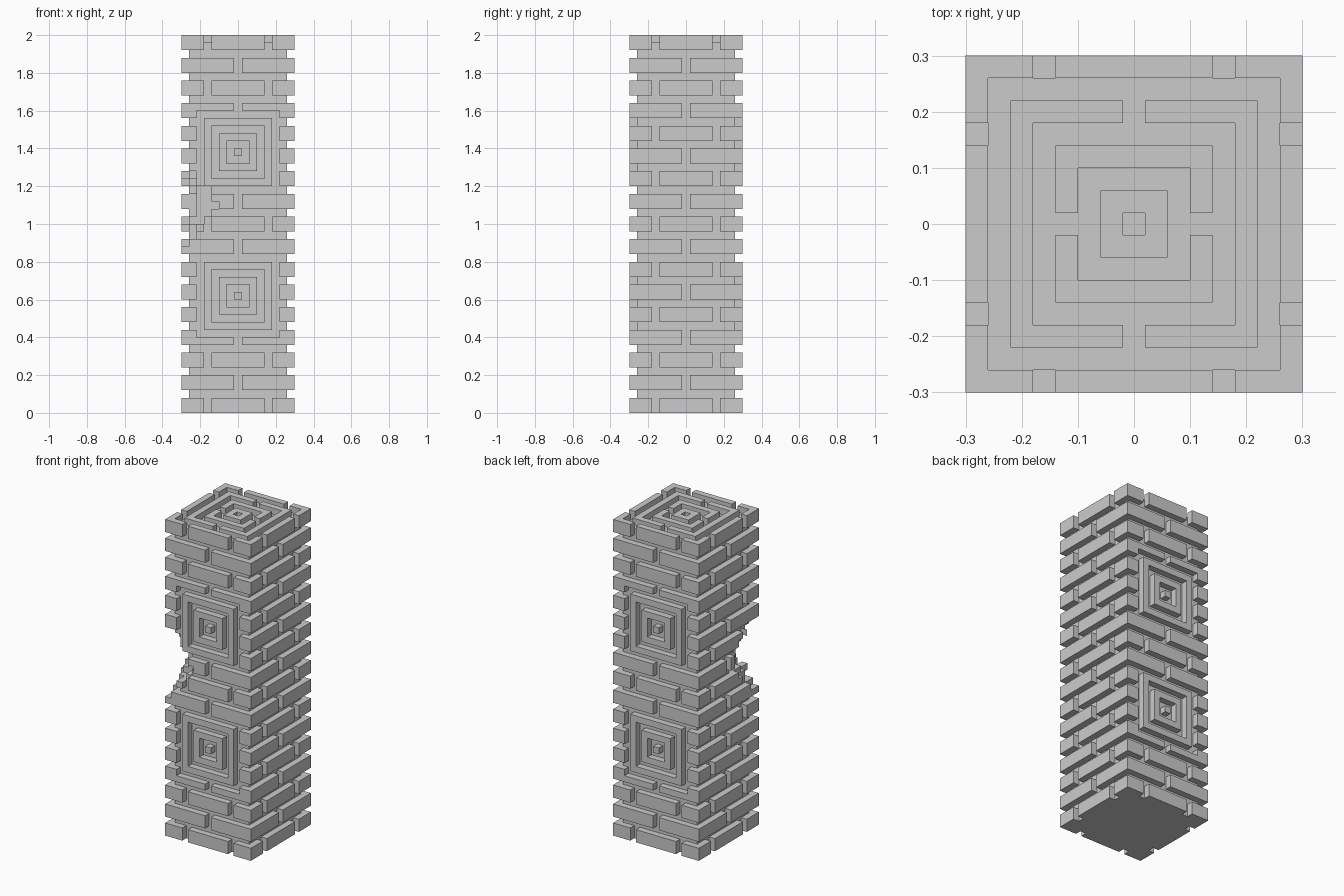
import bpy, bmesh
from math import pi
from mathutils import Matrix, Vector

if "Cube" in bpy.data.objects:
    bpy.data.objects.remove(bpy.data.objects["Cube"])

U = 0.04          # width of joints, grooves and relief depth
H = 0.30          # half width of the pillar
C = H - U         # half width of the core


def prism(bm, pts, z0, z1, m=Matrix()):
    """Extrude a 2D outline from z0 to z1, then transform it."""
    lo = [bm.verts.new(m @ Vector((x, y, z0))) for x, y in pts]
    hi = [bm.verts.new(m @ Vector((x, y, z1))) for x, y in pts]
    n = len(pts)
    bm.faces.new(lo[::-1])
    bm.faces.new(hi)
    for i in range(n):
        j = (i + 1) % n
        bm.faces.new((lo[i], lo[j], hi[j], hi[i]))


def rect(x0, x1, y0, y1):
    return [(x0, y0), (x1, y0), (x1, y1), (x0, y1)]


def frame(bm, o, z0, z1, m=Matrix()):
    """Closed square ring, one unit wide, outer half size o."""
    i = o - U
    sq = lambda r, z: [bm.verts.new(m @ Vector(p + (z,))) for p in rect(-r, r, -r, r)]
    loops = [sq(o, z0), sq(o, z1), sq(i, z1), sq(i, z0)]
    for a, b in zip(loops, loops[1:] + loops[:1]):
        for k in range(4):
            j = (k + 1) % 4
            bm.faces.new((a[k], a[j], b[j], b[k]))


def half_frame(bm, o, z0, z1, m):
    """U-shaped half ring leaving a one-unit gap at x = 0."""
    i, g = o - U, U / 2
    prism(bm, [(g, -o), (o, -o), (o, o), (g, o), (g, i), (i, i), (i, -i), (g, -i)], z0, z1, m)


def finish(bm, name):
    bmesh.ops.recalc_face_normals(bm, faces=bm.faces)
    me = bpy.data.meshes.new(name)
    bm.to_mesh(me)
    bm.free()
    ob = bpy.data.objects.new(name, me)
    bpy.context.collection.objects.link(ob)
    return ob


def rot(k):
    return Matrix.Rotation(k * pi / 2, 4, 'Z')


# Core
bm = bmesh.new()
prism(bm, rect(-C, C, -C, C), 0, 2 - U)
core = finish(bm, "pillar_core")

# Brick courses: corner bricks every row, middle bricks on even rows
bm = bmesh.new()
for row in range(17):
    z = row * 3 * U
    e = 0.18 if row % 2 == 0 else 0.02
    for k in range(4):
        prism(bm, [(H, H), (e, H), (e, C), (C, C), (C, e), (H, e)], z, z + 2 * U, rot(k))
        if row % 2 == 0:
            prism(bm, rect(-0.14, 0.14, C, H), z, z + 2 * U, rot(k))
bricks = finish(bm, "bricks")

# Relief panels on front and back, with cutters clearing the bricks
brick_cutters = []
bm = bmesh.new()
for zc in (0.62, 1.38):
    for k in (0, 2):
        m = rot(k) @ Matrix.Translation((0, -C, zc)) @ Matrix.Rotation(pi / 2, 4, 'X')
        frame(bm, 0.18, 0, U, m)
        frame(bm, 0.10, 0, U, m)
        prism(bm, rect(-0.02, 0.02, -0.02, 0.02), 0, U, m)
        cb = bmesh.new()
        prism(cb, rect(-0.22, 0.22, -0.22, 0.22), -0.02, 0.1, m)
        brick_cutters.append(finish(cb, "panel_cutter"))
finish(bm, "relief_panels")

# Top maze of concentric rings
bm = bmesh.new()
for k in (0, 2):
    half_frame(bm, 0.22, 2 - U, 2, rot(k))
    half_frame(bm, 0.14, 2 - U, 2, rot(k + 1))
frame(bm, 0.06, 2 - U, 2)
finish(bm, "top_maze")

# Broken front-left corner: stepped layers (z in units, x depth, y depth)
damage = []
for z, a, b in [(22, 1, 2), (23, 2, 3), (24, 2, 4), (25, 3, 5), (26, 4, 6), (27, 5, 6),
                (28, 4, 6), (29, 4, 5), (30, 2, 5), (31, 2, 3), (32, 2, 2)]:
    ax, by = a * U - H, b * U - H
    hx, hy = (a // 2) * U - H, ((b + 1) // 2) * U - H
    if a < 2:
        pts = rect(-0.34, ax, -0.34, by)
    else:
        pts = [(-0.34, -0.34), (ax, -0.34), (ax, hy), (hx, hy), (hx, by), (-0.34, by)]
        if hy == by:
            pts = rect(-0.34, ax, -0.34, by)
    cb = bmesh.new()
    prism(cb, pts, z * U, (z + 1) * U)
    damage.append(finish(cb, "damage_cutter"))


def carve(ob, cutters):
    for c in cutters:
        md = ob.modifiers.new("cut", 'BOOLEAN')
        md.operation, md.solver, md.object = 'DIFFERENCE', 'EXACT', c
    dg = bpy.context.evaluated_depsgraph_get()
    me = bpy.data.meshes.new_from_object(ob.evaluated_get(dg))
    ob.modifiers.clear()
    ob.data = me


carve(core, damage)
carve(bricks, brick_cutters + damage)
for c in brick_cutters + damage:
    bpy.data.objects.remove(c)
